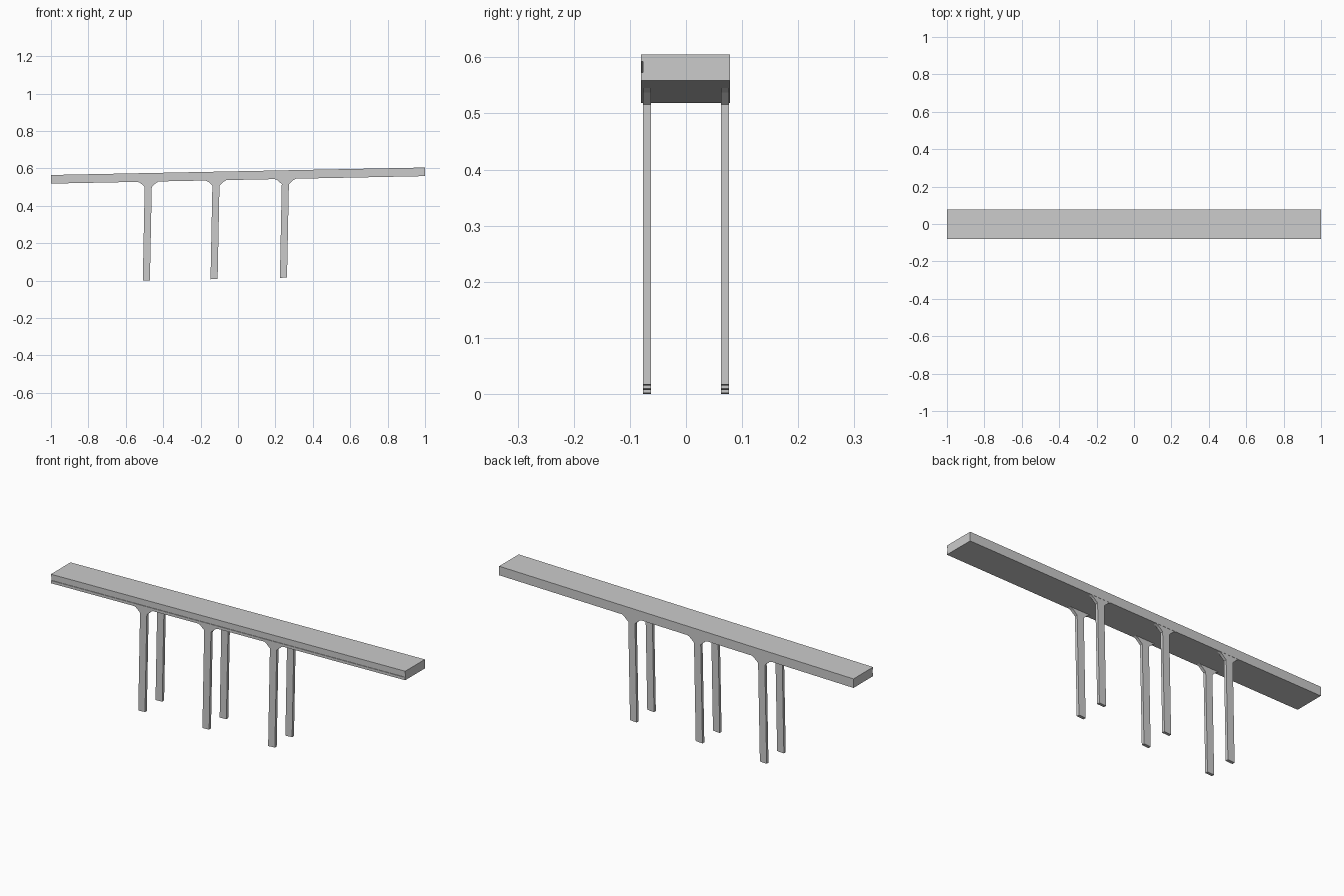
import bpy
import bmesh

cube = bpy.data.objects.get("Cube")
if cube:
    bpy.data.objects.remove(cube, do_unlink=True)

concrete = bpy.data.materials.new("concrete grey")
concrete.use_nodes = True
GREY = (0.6, 0.6, 0.6, 1)
concrete.diffuse_color = GREY
concrete.node_tree.nodes["Principled BSDF"].inputs["Base Color"].default_value = GREY

SLOPE = 0.02


def extrude(name, ring, offset):
    """Sweep a closed ring of points along an offset vector."""
    bm = bmesh.new()
    face = bm.faces.new([bm.verts.new(p) for p in ring])
    out = bmesh.ops.extrude_face_region(bm, geom=[face])
    moved = [v for v in out["geom"] if isinstance(v, bmesh.types.BMVert)]
    bmesh.ops.translate(bm, verts=moved, vec=offset)
    bmesh.ops.recalc_face_normals(bm, faces=bm.faces)
    mesh = bpy.data.meshes.new(name)
    bm.to_mesh(mesh)
    bm.free()
    mesh.materials.append(concrete)
    obj = bpy.data.objects.new(name, mesh)
    bpy.context.collection.objects.link(obj)
    return obj


def underside(x):
    return 0.539 + SLOPE * x


# Sloping deck, with a shallow groove along its front edge
front, back, groove = -0.08, 0.078, -0.077
section = [(front, 0), (back, 0), (back, 0.046), (front, 0.046),
           (front, 0.034), (groove, 0.034), (groove, 0.014), (front, 0.014)]
extrude("deck", [(-1, y, underside(-1) + z) for y, z in section], (2, 0, 2 * SLOPE))

# Three pairs of slightly leaning legs with flared heads
HALF, FLARE, LEAN = 0.019, 0.06, 0.01
for place, x in (("right", -0.49), ("middle", -0.128), ("left", 0.243)):
    foot = 0.011 + SLOPE * x
    top = x + LEAN
    neck = underside(top) - 0.028
    outline = [(x - HALF, foot - 0.001), (x + HALF, foot + 0.001),
               (top + HALF, neck), (top + FLARE * 0.7, underside(top) - 0.007),
               (top + FLARE, underside(top + FLARE) + 0.002),
               (top - FLARE, underside(top - FLARE) + 0.002),
               (top - FLARE * 0.7, underside(top) - 0.007), (top - HALF, neck)]
    for side, y in (("front", -0.077), ("back", 0.062)):
        extrude(f"{place}_{side}_leg", [(px, y, pz) for px, pz in outline], (0, 0.015, 0))
